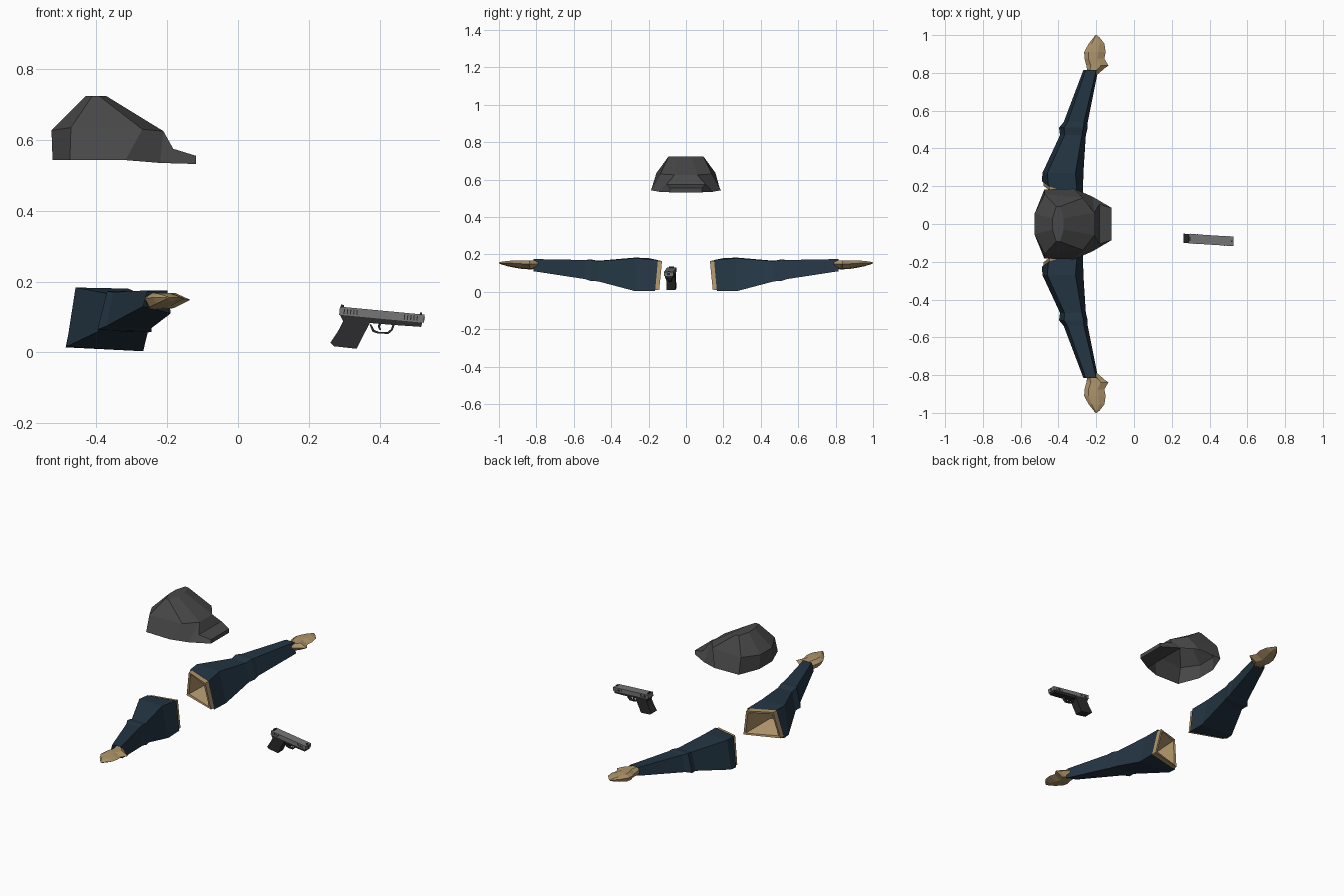
import bpy, bmesh

if "Cube" in bpy.data.objects:
    bpy.data.objects.remove(bpy.data.objects["Cube"])


def material(name, rgb):
    m = bpy.data.materials.new(name)
    m.diffuse_color = (*rgb, 1)
    m.use_nodes = True
    m.node_tree.nodes["Principled BSDF"].inputs["Base Color"].default_value = m.diffuse_color
    return m


NAVY = material("navy cloth", (0.017, 0.036, 0.056))
SKIN = material("skin", (0.43, 0.30, 0.145))
CAP = material("grey felt", (0.065, 0.065, 0.065))
STEEL = material("steel", (0.18, 0.18, 0.18))
BLACK = material("black polymer", (0.025, 0.024, 0.026))


def make(name, verts, faces, mat):
    bm = bmesh.new()
    vs = [bm.verts.new(v) for v in verts]
    for f in faces:
        bm.faces.new([vs[i] for i in f])
    bmesh.ops.recalc_face_normals(bm, faces=bm.faces)
    me = bpy.data.meshes.new(name)
    bm.to_mesh(me)
    bm.free()
    me.materials.append(mat)
    ob = bpy.data.objects.new(name, me)
    bpy.context.collection.objects.link(ob)
    return ob


def loft(name, rings, mat, start=False, end=False):
    """Skin equal-length rings of points, optionally closing the ends."""
    n = len(rings[0])
    faces = [(r * n + i, r * n + (i + 1) % n, (r + 1) * n + (i + 1) % n, (r + 1) * n + i)
             for r in range(len(rings) - 1) for i in range(n)]
    if start:
        faces.append(tuple(range(n)))
    if end:
        faces.append(tuple(range((len(rings) - 1) * n, len(rings) * n)))
    return make(name, [p for r in rings for p in r], faces, mat)


# ---- arms: corner order is back-top, back-bottom, front-bottom, front-top
cuff = [(-.453, .20, .18), (-.487, .225, .014), (-.27, .165, .005), (-.30, .15, .17)]
sections = [  # y, then x and z of each corner
    (.27, (-.459, .183), (-.485, .016), (-.268, .003), (-.31, .18)),
    (.47, (-.368, .166), (-.392, .060), (-.255, .056), (-.276, .164)),
    (.51, (-.370, .173), (-.397, .064), (-.245, .058), (-.268, .172)),
    (.54, (-.352, .170), (-.372, .074), (-.245, .068), (-.265, .170)),
    (.815, (-.255, .175), (-.268, .130), (-.190, .110), (-.200, .175)),
]
# hand: y, back x, front x, bottom z, top z
hand = [(.79, -.250, -.195, .125, .167), (.825, -.250, -.155, .120, .167),
        (.838, -.252, -.135, .120, .167), (.875, -.262, -.157, .122, .168),
        (.91, -.264, -.150, .128, .168), (.955, -.240, -.157, .137, .165),
        (.985, -.216, -.180, .146, .161), (1.0, -.203, -.196, .152, .157)]

for side, s in (("left", 1), ("right", -1)):
    flip = lambda ring: [(x, s * y, z) for x, y, z in ring]
    rings = [cuff] + [[(x, y, z) for x, z in c] for y, *c in sections]
    loft(side + "_sleeve", [flip(r) for r in rings], NAVY)

    # shoulder stub: a band just inside the sleeve, then a hollow funnel
    cx, cz = -.378, .092

    def shrink(k, dy):
        return flip([(cx + (x - cx) * k, y + dy, cz + (z - cz) * k) for x, y, z in cuff])
    loft(side + "_shoulder", [shrink(.95, .05), shrink(.93, -.022),
                              shrink(.80, -.02), shrink(.25, .12)], SKIN, end=True)

    palm = []
    for y, xb, xf, lo, hi in hand:
        w = xf - xb
        mid = (lo + hi) / 2
        palm.append(flip([(xb, y, mid + .25 * (hi - mid)), (xb + .12 * w, y, lo),
                          (xb + .6 * w, y, lo + .1 * (hi - lo)), (xf, y, mid + .2 * (hi - mid)),
                          (xb + .65 * w, y, hi), (xb + .2 * w, y, hi)]))
    loft(side + "_hand", palm, SKIN, True, True)


# ---- cap: hollow crown from half rings, plus a solid brim
def mirrored(half):
    return half + [(x, -y, z) for x, y, z in reversed(half)]


loft("cap_crown", [mirrored(h) for h in (
    [(-.524, .06, .543), (-.475, .183, .543), (-.318, .187, .543), (-.22, .145, .535)],
    [(-.527, .055, .627), (-.472, .158, .635), (-.27, .138, .63), (-.211, .06, .625)],
    [(-.431, .03, .724), (-.412, .093, .724), (-.392, .093, .724), (-.372, .03, .724)],
)], CAP, end=True)

brim = [(-.211, .06, .625), (-.183, .105, .575), (-.118, .085, .555),
        (-.118, .085, .532), (-.22, .145, .535)]
loft("cap_brim", [brim, [(x, -y, z) for x, y, z in brim]], CAP, True, True)


# ---- pistol: profiles in x and z, given thickness along a slightly turned line
def slab(name, pts, half, mat, offset=0.0):
    return loft(name, [[(x, -.077 - .065 * (x - .29) + offset + d, z) for x, z in pts]
                       for d in (-half, half)], mat, True, True)


def along(x, down):
    """Point on the tilted barrel line, a distance below the slide top."""
    return (x - down * .095, .129 - .095 * (x - .288) - down)


def strip(name, x0, x1, d0, d1, half, mat, offset=0.0):
    return slab(name, [along(x0, d0), along(x1, d0), along(x1, d1), along(x0, d1)],
                half, mat, offset)


strip("slide", .288, .527, 0, .023, .025, STEEL)
strip("rear_sight", .291, .299, -.006, .001, .012, BLACK)
strip("front_sight", .514, .520, -.005, .001, .004, BLACK)
strip("muzzle", .526, .5285, .006, .017, .008, BLACK)
slab("frame", [along(.292, .022), along(.523, .022), along(.521, .035),
               along(.445, .037), along(.365, .038), along(.30, .036)], .021, BLACK)
slab("grip", [(.287, .108), (.302, .112), (.382, .100), (.372, .082), (.359, .057),
              (.345, .030), (.335, .010), (.272, .017), (.261, .027), (.284, .062),
              (.297, .088)], .024, BLACK)

# trigger guard as a chain of short bars
guard = [(.372, .078), (.380, .058), (.395, .053), (.425, .052), (.437, .062), (.445, .084)]
inner = [(.376, .080), (.385, .063), (.397, .058), (.422, .057), (.432, .065), (.439, .084)]
for i in range(len(guard) - 1):
    slab("trigger_guard_%d" % i, [guard[i], guard[i + 1], inner[i + 1], inner[i]], .009, BLACK)
slab("trigger", [(.398, .084), (.406, .084), (.401, .072), (.405, .063), (.400, .063),
                 (.395, .073)], .005, BLACK)

# slide serrations, thin plates on both sides
for s in (-1, 1):
    for i in range(5):
        for x in (.300, .470):
            strip("serration", x + i * .009, x + .003 + i * .009, .005, .019,
                  .0008, BLACK, s * .0253)
